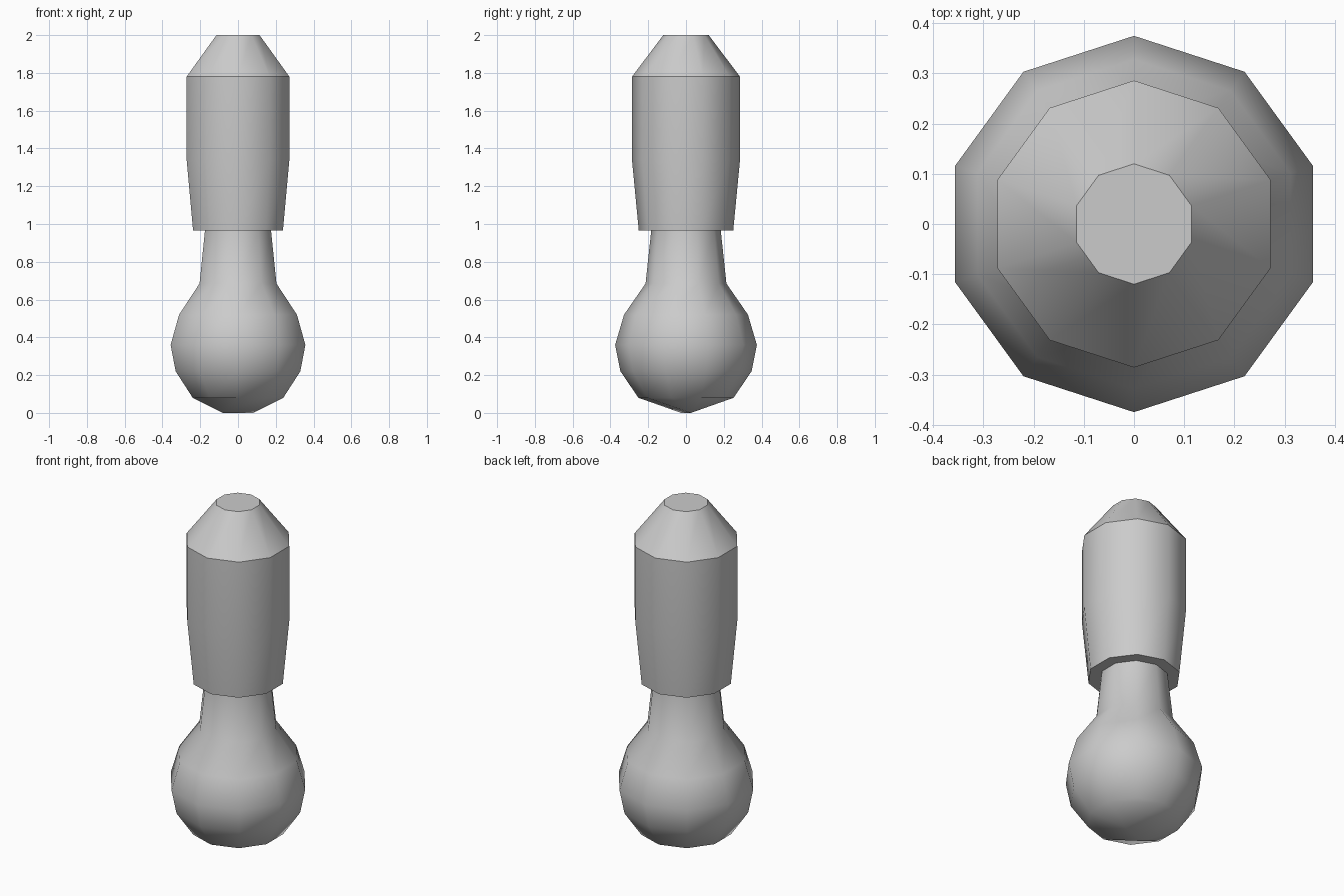
import bpy, bmesh, math

if "Cube" in bpy.data.objects:
    bpy.data.objects.remove(bpy.data.objects["Cube"])

SIDES = 10


def lathe(name, profile, sharp_z, cap_top=False, dome_bottom=False):
    """Stack ten-sided rings from (radius, z) pairs, corners on the y axis."""
    bm = bmesh.new()
    rings = []
    for r, z in profile:
        ring = []
        for i in range(SIDES):
            a = math.radians(18 + 36 * i)
            ring.append(bm.verts.new((r * math.cos(a), r * math.sin(a), z)))
        rings.append(ring)
    for low, high in zip(rings, rings[1:]):
        for i in range(SIDES):
            j = (i + 1) % SIDES
            bm.faces.new((low[i], low[j], high[j], high[i]))
    if cap_top:
        bm.faces.new(rings[-1])
    if dome_bottom:
        # 2 x 3 quad grid closing the underside, with a short ridge in the middle
        b = rings[0]
        a = math.radians(18)
        p = bm.verts.new((0.084 * math.cos(a), 0.084 * math.sin(a), 0))
        q = bm.verts.new((-p.co.x, -p.co.y, 0))
        for f in ((b[0], b[1], b[2], p), (p, b[2], b[3], q), (q, b[3], b[4], b[5]),
                  (b[5], b[6], b[7], q), (q, b[7], b[8], p), (p, b[8], b[9], b[0])):
            bm.faces.new(f)
    bmesh.ops.recalc_face_normals(bm, faces=bm.faces)
    for f in bm.faces:
        f.smooth = True
    # Hard rims
    for e in bm.edges:
        z0, z1 = (v.co.z for v in e.verts)
        if abs(z0 - z1) < 1e-4 and any(abs(z0 - z) < 1e-4 for z in sharp_z):
            e.smooth = False
    mesh = bpy.data.meshes.new(name)
    bm.to_mesh(mesh)
    bm.free()
    obj = bpy.data.objects.new(name, mesh)
    bpy.context.collection.objects.link(obj)
    return obj


# Round ball flowing into the neck
lathe("ball_and_neck",
      [(0.252, 0.08), (0.347, 0.22), (0.375, 0.36), (0.328, 0.52),
       (0.214, 0.685), (0.184, 0.965)],
      sharp_z=[], dome_bottom=True)

# Grip with flat underside ledge, tapered shoulder and flat top
grip = lathe("grip",
             [(0.184, 0.965), (0.25, 0.965), (0.286, 1.34), (0.286, 1.78), (0.12, 2.0)],
             sharp_z=[0.965, 1.78, 2.0], cap_top=True)

# Open-ended shell: keep the ledge facing down and the sides facing out
bm = bmesh.new()
bm.from_mesh(grip.data)
bm.faces.ensure_lookup_table()
bm.normal_update()
if max(bm.faces, key=lambda f: f.calc_center_median().z).normal.z < 0:
    bmesh.ops.reverse_faces(bm, faces=bm.faces)
bm.to_mesh(grip.data)
bm.free()
